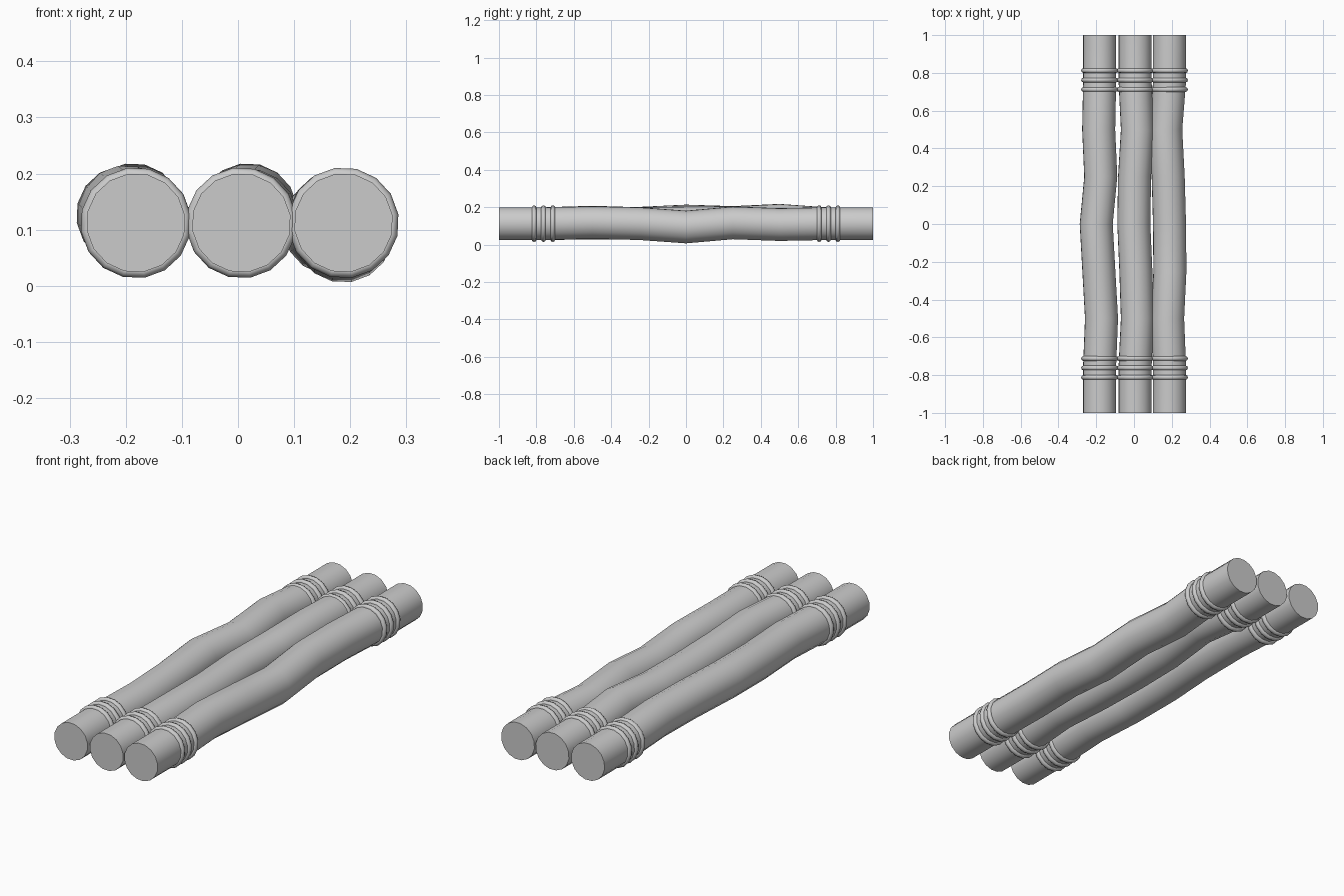
import bpy, bmesh, math

if "Cube" in bpy.data.objects:
    bpy.data.objects.remove(bpy.data.objects["Cube"])

SIDES = 16
RADIUS = 0.0885
MID_Z = 0.112
STATIONS = [-1, -0.75, -0.5, -0.25, 0, 0.25, 0.5, 0.75, 1]


def sweep(name, rings, closed):
    """Skin a list of (x, y, z, radius) rings; cap the ends or close the loop."""
    bm = bmesh.new()
    loops = []
    for x, y, z, r in rings:
        loops.append([bm.verts.new((x + r * math.cos(a), y, z + r * math.sin(a)))
                      for a in ((k + 0.4) * math.tau / SIDES for k in range(SIDES))])
    pairs = list(zip(loops, loops[1:])) + ([(loops[-1], loops[0])] if closed else [])
    for a, b in pairs:
        for k in range(SIDES):
            n = (k + 1) % SIDES
            bm.faces.new((a[k], a[n], b[n], b[k])).smooth = True
    if not closed:
        bm.faces.new(loops[0])
        bm.faces.new(loops[-1])
    bmesh.ops.recalc_face_normals(bm, faces=bm.faces)
    me = bpy.data.meshes.new(name)
    bm.to_mesh(me)
    bm.free()
    ob = bpy.data.objects.new(name, me)
    bpy.context.collection.objects.link(ob)
    return ob


# Log centres and their sideways / vertical wobble at y = -0.5 .. 0.5
LOGS = {
    "left": (-0.182, [(0.010, 0.003), (-0.004, 0.002), (-0.018, 0.014), (0.006, 0.006), (-0.005, 0.018)]),
    "middle": (0.006, [(0.012, 0.008), (0.004, 0.0), (-0.007, 0.004), (-0.003, 0.004), (0.012, 0.018)]),
    "right": (0.188, [(-0.010, 0.006), (0.002, 0.0), (0.0, -0.018), (-0.007, 0.004), (-0.020, -0.005)]),
}

for side, (cx, wobble) in LOGS.items():
    # Crooked log
    offsets = [(0, 0)] * 2 + wobble + [(0, 0)] * 2
    sweep(side + "_log", [(cx + dx, y, MID_Z + dz, RADIUS)
                          for y, (dx, dz) in zip(STATIONS, offsets)], False)
    # Rope bands, three at each end
    for end, s in (("front", -1), ("back", 1)):
        for i, y in enumerate((0.712, 0.762, 0.812)):
            rings = [(cx, s * y + 0.0125 * math.sin(t), MID_Z, 0.0875 + 0.0115 * math.cos(t))
                     for t in (j * math.tau / 8 for j in range(8))]
            sweep(f"{side}_{end}_rope_{i + 1}", rings, True)
